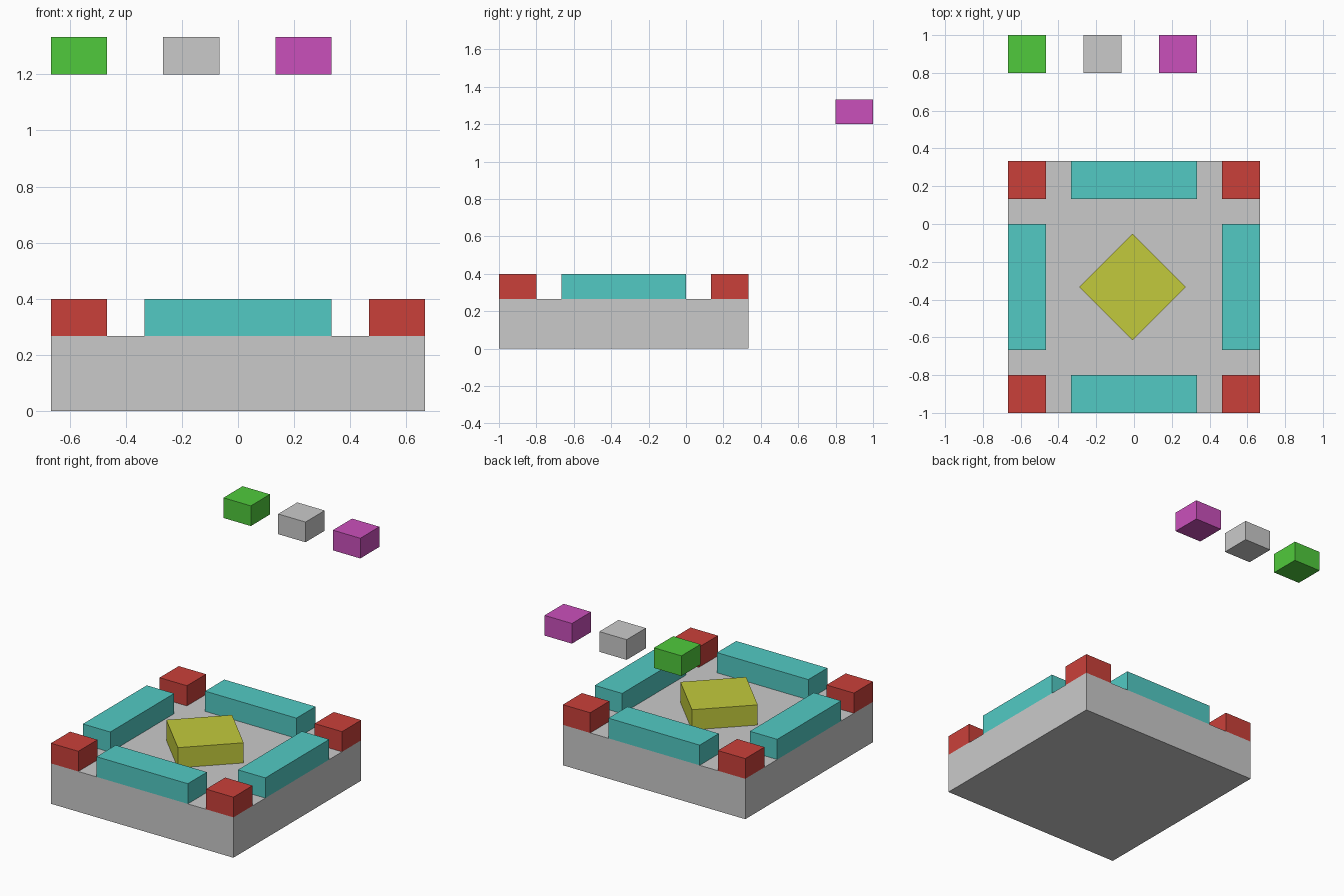
import bpy
from math import radians

default = bpy.data.objects.get("Cube")
if default:
    bpy.data.objects.remove(default, do_unlink=True)


def linear(c):
    c /= 255
    return c / 12.92 if c <= 0.04045 else ((c + 0.055) / 1.055) ** 2.4


def material(name, *rgb):
    color = tuple(linear(c) for c in rgb) + (1,)
    mat = bpy.data.materials.new(name)
    mat.use_nodes = True
    mat.diffuse_color = color
    bsdf = next(n for n in mat.node_tree.nodes if n.type == "BSDF_PRINCIPLED")
    bsdf.inputs["Base Color"].default_value = color
    return mat


grey = material("light grey", 202, 202, 202)
red = material("red", 202, 64, 58)
teal = material("teal", 82, 202, 196)
yellow = material("yellow", 194, 202, 60)
green = material("green", 80, 202, 60)
magenta = material("magenta", 202, 80, 187)


def box(name, mat, center, bottom, size, turn=0):
    """Box of the given size resting on the height 'bottom'."""
    x, y = center
    bpy.ops.mesh.primitive_cube_add(
        size=1, location=(x, y, bottom + size[2] / 2), rotation=(0, 0, radians(turn)))
    obj = bpy.context.object
    obj.name = obj.data.name = name
    obj.scale = size
    bpy.ops.object.transform_apply(location=False, rotation=True, scale=True)
    obj.data.materials.append(mat)
    return obj


MID = -1 / 3       # y of the platform centre
TOP = 4 / 15       # platform height
H = 2 / 15         # block height
W = 0.2            # block width
HALF = 2 / 3       # half the platform width
EDGE = HALF - W / 2

# Platform
box("platform", grey, (0, MID), 0, (2 * HALF, 2 * HALF, TOP))

# Corner blocks
for sx, side in ((-1, "right"), (1, "left")):
    for sy, end in ((-1, "front"), (1, "back")):
        box(f"corner_block_{end}_{side}", red,
            (sx * EDGE, MID + sy * EDGE), TOP, (W, W, H))

# Low walls between the corners
for s, end, side in ((-1, "front", "right"), (1, "back", "left")):
    box(f"wall_{end}", teal, (0, MID + s * EDGE), TOP, (HALF, W, H))
    box(f"wall_{side}", teal, (s * EDGE, MID), TOP, (W, HALF, H))

# Turned block in the middle
box("centre_block", yellow, (-0.008, MID), TOP, (0.4, 0.4, H), turn=45)

# Row of floating blocks
for i, mat in enumerate((green, grey, magenta)):
    box(f"floating_block_{mat.name.replace(' ', '_')}", mat,
        (-EDGE + 0.4 * i, 0.9), 1.2, (W, W, H))
